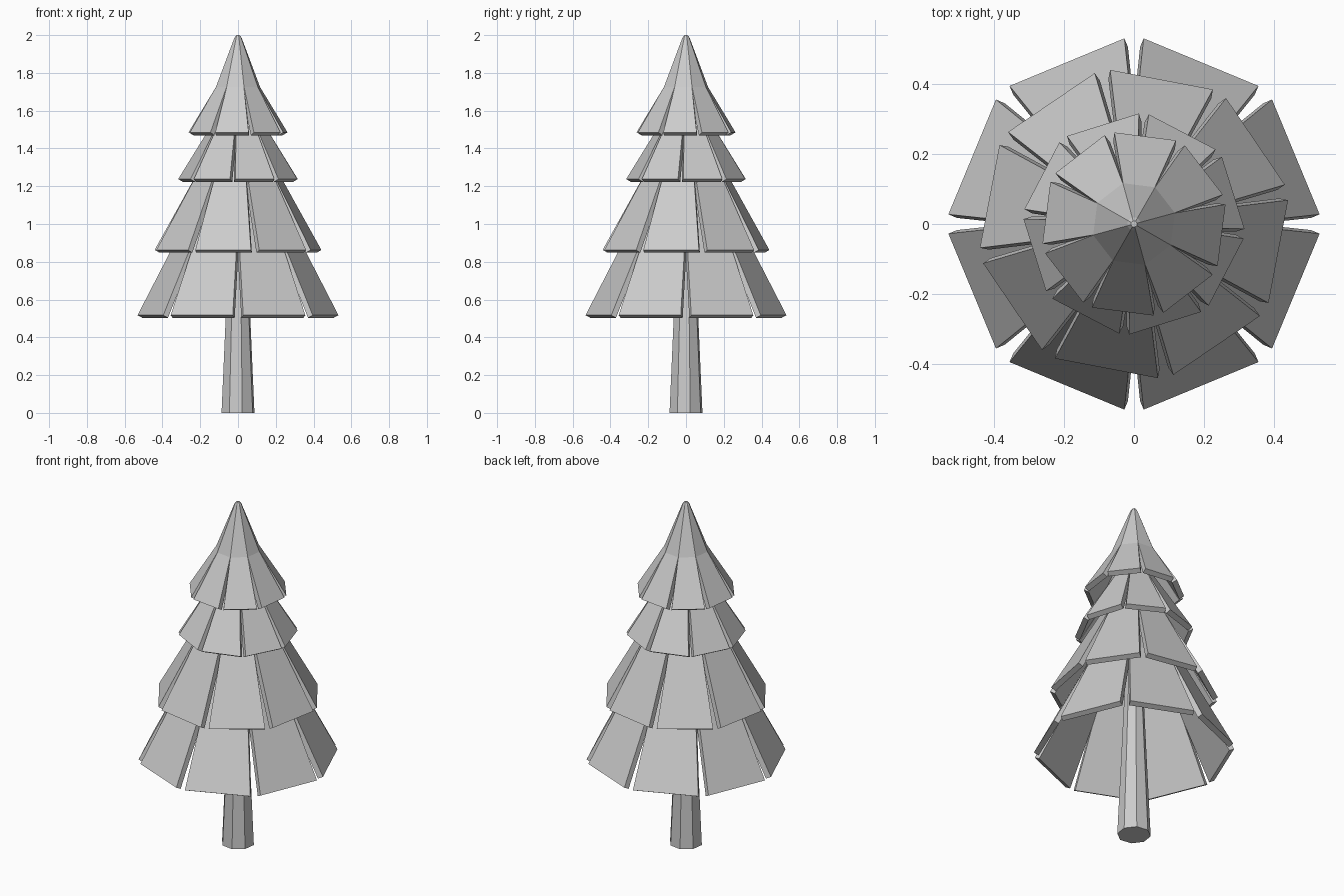
import bpy, bmesh, math
from mathutils import Vector

if "Cube" in bpy.data.objects:
    bpy.data.objects.remove(bpy.data.objects["Cube"])

T = 0.03                      # board thickness
TAN = math.tan(math.pi / 8)   # half side / apothem of an octagon


def make(name, bm):
    bmesh.ops.recalc_face_normals(bm, faces=bm.faces)
    me = bpy.data.meshes.new(name)
    bm.to_mesh(me)
    bm.free()
    ob = bpy.data.objects.new(name, me)
    bpy.context.collection.objects.link(ob)
    return ob


def lathe8(name, profile, first_deg, closed_bottom=True):
    """Eight-sided stack of rings from (corner radius, z) pairs."""
    bm = bmesh.new()
    rings = []
    for r, z in profile:
        angs = [math.radians(first_deg + 45 * k) for k in range(8)]
        rings.append([bm.verts.new((r * math.cos(a), r * math.sin(a), z)) for a in angs])
    for lo, hi in zip(rings, rings[1:]):
        for k in range(8):
            j = (k + 1) % 8
            bm.faces.new((lo[k], lo[j], hi[j], hi[k]))
    if closed_bottom:
        bm.faces.new(rings[0][::-1])
    bm.faces.new(rings[-1])
    return make(name, bm)


def tier(name, deg, z0, r0, h0, z1, r1):
    """Eight tapered, leaning boards; r is the outer face distance, h half width."""
    bm = bmesh.new()
    h1 = r1 * TAN * 0.99
    lean = math.atan2(r0 - r1, z1 - z0)
    din, dz = T * math.cos(lean), T * math.sin(lean)
    for k in range(8):
        a = math.radians(deg + 45 * k)
        out = Vector((math.cos(a), math.sin(a), 0))
        side = Vector((-math.sin(a), math.cos(a), 0))

        def quad(off_r, off_z):
            return [bm.verts.new(out * (r - off_r) + side * s + Vector((0, 0, z - off_z)))
                    for r, s, z in ((r0, -h0, z0), (r0, h0, z0), (r1, h1, z1), (r1, -h1, z1))]
        f, b = quad(0, 0), quad(din, dz)
        bm.faces.new(f)
        bm.faces.new(b[::-1])
        for i in range(4):
            j = (i + 1) % 4
            bm.faces.new((f[j], f[i], b[i], b[j]))
    make(name, bm)


# trunk
lathe8("trunk", [(0.09, 0), (0.067, 0.51), (0.024, 1.5)], 14.5)

# branch tiers: name, turn, bottom z / radius / half width, top z / radius
TIERS = [
    ("lowest_branches", 22.5, 0.517, 0.502, 0.178, 1.0, 0.262),
    ("lower_branches", -10.8, 0.862, 0.421, 0.150, 1.33, 0.172),
    ("upper_branches", 17.4, 1.238, 0.298, 0.108, 1.58, 0.098),
    ("top_branches", -7.3, 1.485, 0.253, 0.089, 1.725, 0.112),
]
COS = math.cos(math.pi / 8)
for name, deg, z0, r0, h0, z1, r1 in TIERS:
    tier(name, deg, z0, r0, h0, z1, r1)
    if name != "top_branches":
        # hidden collar closing the tier onto the trunk
        lathe8(name + "_collar", [(r1 / COS, z1), (r1 * 0.4, z1 + r1 * 0.9)], deg + 22.5, False)

# pointed treetop
lathe8("treetop", [(0.112 / COS, 1.725), (0.02, 1.985), (0.009, 2.0)], 15.2)
